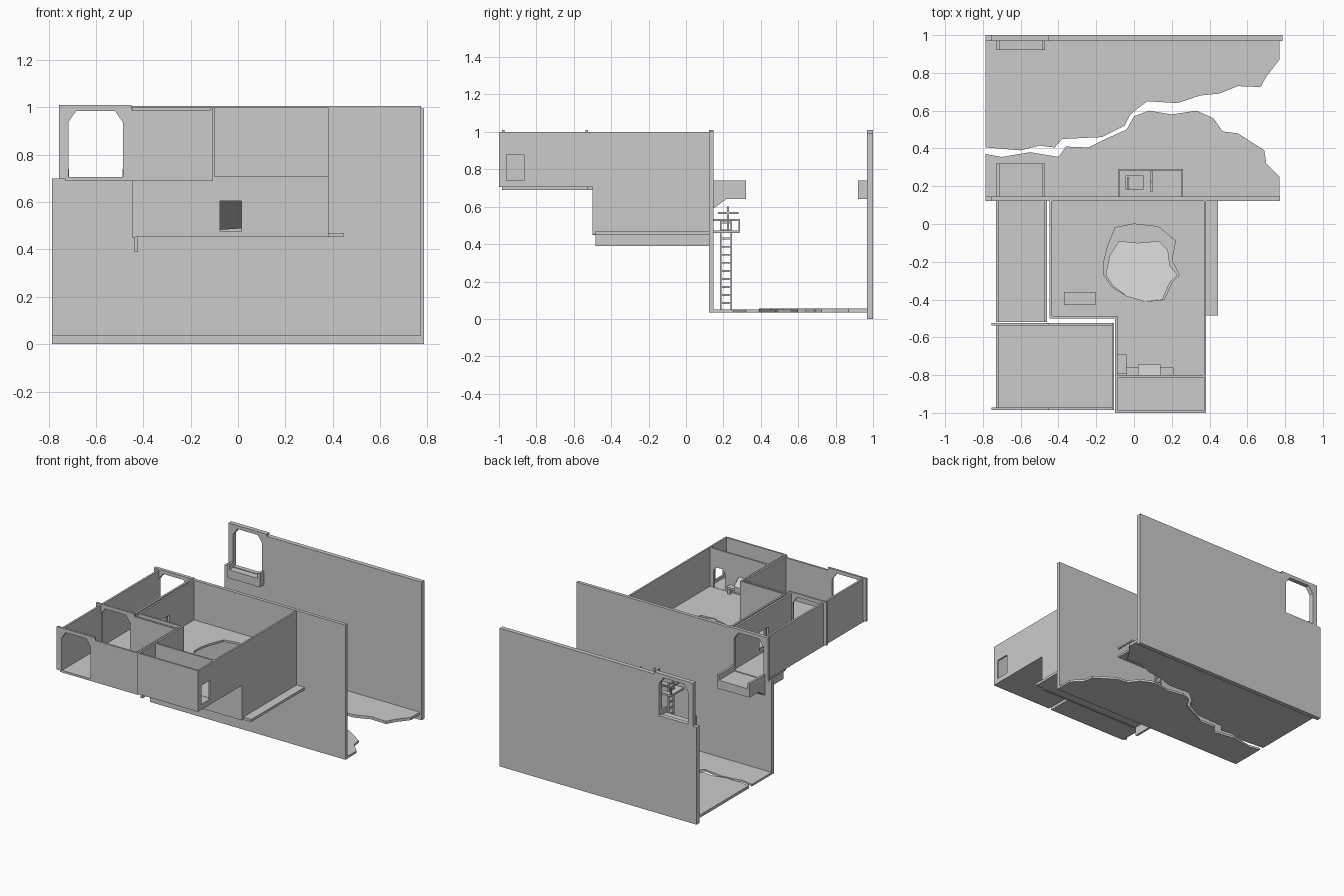
import bpy, bmesh
from mathutils import Vector

if "Cube" in bpy.data.objects:
    bpy.data.objects.remove(bpy.data.objects["Cube"])

GREY = bpy.data.materials.new("plain_grey")
GREY.diffuse_color = (0.6, 0.6, 0.6, 1)
GREY.use_nodes = True
GREY.node_tree.nodes["Principled BSDF"].inputs["Base Color"].default_value = GREY.diffuse_color


def prism(name, pts, axis, a, b):
    """Extrude a 2D outline along an axis between a and b."""
    def co(p, t):
        return {'x': (t, p[0], p[1]), 'y': (p[0], t, p[1]), 'z': (p[0], p[1], t)}[axis]
    bm = bmesh.new()
    f = bm.faces.new([bm.verts.new(co(p, a)) for p in pts])
    top = bmesh.ops.extrude_face_region(bm, geom=[f])
    vs = [v for v in top['geom'] if isinstance(v, bmesh.types.BMVert)]
    bmesh.ops.translate(bm, verts=vs, vec=Vector(co((0, 0), b - a)))
    bmesh.ops.recalc_face_normals(bm, faces=bm.faces)
    me = bpy.data.meshes.new(name)
    bm.to_mesh(me)
    bm.free()
    ob = bpy.data.objects.new(name, me)
    me.materials.append(GREY)
    bpy.context.collection.objects.link(ob)
    return ob


def box(name, x0, x1, y0, y1, z0, z1):
    return prism(name, [(x0, y0), (x1, y0), (x1, y1), (x0, y1)], 'z', z0, z1)


def cut(ob, cutter):
    """Boolean away a cutter and remove it."""
    m = ob.modifiers.new("cut", 'BOOLEAN')
    m.object, m.operation, m.solver = cutter, 'DIFFERENCE', 'EXACT'
    bpy.context.view_layer.objects.active = ob
    bpy.ops.object.modifier_apply(modifier=m.name)
    bpy.data.objects.remove(cutter)


def doorway(ob, axis, u0, u1, z0, z1, t0, t1, c=0.035):
    """Cut a chamfer-topped opening through a wall."""
    pts = [(u0, z0), (u1, z0), (u1, z1 - 1.4 * c), (u1 - c, z1), (u0 + c, z1), (u0, z1 - 1.4 * c)]
    cut(ob, prism("cutter", pts, axis, t0, t1))


T, TOP = 0.014, 1.0

# Tall cliff walls with the aligned gateway
back = prism("back_wall", [(-.785, 0), (.785, 0), (.785, .995), (-.45, .995), (-.45, 1.01),
                           (-.755, 1.01), (-.755, .7), (-.785, .7)], 'y', .968, 1.0)
mid = prism("middle_wall", [(-.785, .035), (.772, .035), (.772, 1.005), (-.45, 1.005), (-.45, 1.01),
                            (-.755, 1.01), (-.755, .7), (-.785, .7)], 'y', .122, .146)
for w in (back, mid):
    doorway(w, 'y', -.718, -.485, .705, .985, 0, 1.2)

# Cracked pit floor in two pieces
prism("pit_floor_front", [(-.785, .13), (-.785, .37), (-.7, .355), (-.55, .38), (-.4, .355), (-.36, .41),
                          (-.24, .405), (-.15, .45), (-.04, .5), (0, .57), (.08, .6), (.2, .58), (.33, .6),
                          (.42, .56), (.47, .49), (.55, .48), (.69, .39), (.7, .32), (.77, .25), (.77, .13)],
      'z', .035, .05)
prism("pit_floor_back", [(-.785, .97), (-.785, .405), (-.6, .39), (-.5, .415), (-.42, .405), (-.38, .45),
                         (-.17, .46), (-.05, .52), (-.02, .58), (.07, .65), (.23, .64), (.35, .68), (.45, .69),
                         (.55, .73), (.67, .725), (.7, .78), (.77, .87), (.77, .97)], 'z', .035, .055)

# Corridor
box("corridor_floor", -.73, -.46, -.52, .125, .69, .702)
box("corridor_left_wall", -.73, -.73 + T, -.52, .125, .69, TOP)
corridor_right = box("corridor_right_wall", -.475, -.46, -.52, .125, .69, TOP)

# Front left room
box("front_room_floor", -.73, -.105, -.985, -.525, .69, .702)
box("front_room_left_wall", -.73, -.73 + T, -.985, -.525, .69, TOP)
front_right = box("front_room_right_wall", -.117, -.105, -.985, -.525, .69, TOP)
for name, y in (("front_room_front_wall", -.985), ("front_room_back_wall", -.537)):
    w = prism(name, [(-.73, .69), (-.105, .69), (-.105, TOP - .01), (-.45, TOP - .01), (-.45, 1.01),
                     (-.755, 1.01), (-.755, .7), (-.73, .7)], 'y', y, y + T)
    doorway(w, 'y', -.718, -.485, .705, .985, y - .1, y + .1)

# L-shaped main hall with a broken hole in its floor
floor = prism("hall_floor", [(-.448, -.5), (-.1, -.5), (-.1, -1), (.382, -1), (.382, .125), (-.448, .125)],
              'z', .705, .72)
hole = [(-.16, -.2), (-.14, -.12), (-.1, -.02), (0, 0), (.13, -.015), (.22, -.09), (.2, -.19), (.24, -.27),
        (.2, -.31), (.16, -.4), (.06, -.41), (-.04, -.38), (-.12, -.33), (-.16, -.27)]
cut(floor, prism("cutter", hole, 'z', .6, .8))
hall_left = box("hall_left_wall", -.448, -.435, -.5, .125, .45, TOP)
hall_right = box("hall_right_wall", .37, .382, -1, .125, .705, TOP)
box("hall_step_wall", -.448, -.1, -.5, -.488, .705, TOP)
alcove_left = box("alcove_left_wall", -.1, -.088, -1, -.488, .705, TOP)
box("end_wall", -.1, .382, -1, -.988, .705, TOP)
closet = box("closet_wall", -.1, .382, -.812, -.8, .705, TOP)
doorway(closet, 'y', .25, .34, .722, .87, -.9, -.7, .02)
# Side windows and doors
cut(hall_right, box("cutter", .3, .5, -.96, -.865, .74, .88))
for w in (front_right, alcove_left):
    cut(w, box("cutter", -.2, 0, -.69, -.61, .722, .86))
for w in (corridor_right, hall_left):
    cut(w, box("cutter", -.6, -.3, -.26, -.16, .722, .86))

# Lower room below the hall
box("lower_floor", -.448, .445, -.485, .122, .452, .47)
lower_front = box("lower_front_wall", -.435, .382, -.5, -.488, .452, .706)
cut(lower_front, box("cutter", -.075, .015, -.6, -.4, .475, .605))
box("lower_right_wall", .37, .382, -.5, .125, .452, .706)
box("lower_left_fin", -.437, -.422, -.485, .122, .39, .455)

# Collapsed floor slab sloping down into the lower room
slab = prism("fallen_slab", [(-.15, -.27), (-.13, -.17), (-.08, -.09), (.02, -.1), (.13, -.09), (.18, -.14),
                             (.19, -.22), (.23, -.27), (.19, -.31), (.15, -.4), (.06, -.41), (-.04, -.38),
                             (-.11, -.33)], 'z', 0, .014)
for v in slab.data.vertices:
    v.co.z += .7 - (v.co.y + .41) * .68

# Hall fittings
box("floor_plate", -.37, -.205, -.43, -.36, .72, .728)
box("cabinet", -.088, -.04, -.795, -.69, .72, .80)
box("bench", -.04, .21, -.8, -.76, .76, .775)
prism("console", [(-.8, .76), (-.745, .76), (-.745, .8), (-.8, .85)], 'x', .02, .14)
box("bench_leg", .19, .21, -.8, -.77, .72, .76)

# Broken balconies at both gateways
for tag, y0, y1 in (("front", .146, .32), ("back", .92, .968)):
    box(tag + "_balcony_floor", -.73, -.47, y0, y1, .64, .70)
    for side, x in (("left", -.73), ("right", -.487)):
        box(tag + "_balcony_curb_" + side, x, x + .017, y0, y1, .70, .74)
prism("balcony_bracket", [(.146, .59), (.215, .64), (.146, .64)], 'x', -.73, -.47)

# Service platform with hatch, railing, ladder and lever
plat = box("platform", -.085, .26, .146, .29, .46, .474)
cut(plat, box("cutter", -.045, .05, .185, .255, .4, .5))
box("platform_rail_back", -.085, .26, .282, .29, .524, .534)
for x in (-.085, .252):
    box("platform_rail_side", x, x + .008, .146, .29, .524, .534)
for x in (-.085, .03, .14, .252):
    box("platform_post", x, x + .008, .282, .29, .474, .524)
for y in (.182, .238):
    box("ladder_rail", -.037, -.025, y, y + .009, .05, .53)
for i in range(11):
    box("ladder_rung", -.035, -.027, .185, .245, .08 + i * .043, .09 + i * .043)
box("lever_pole", .087, .097, .22, .23, .474, .6)
box("lever_bar", .087, .097, .17, .28, .562, .572)
